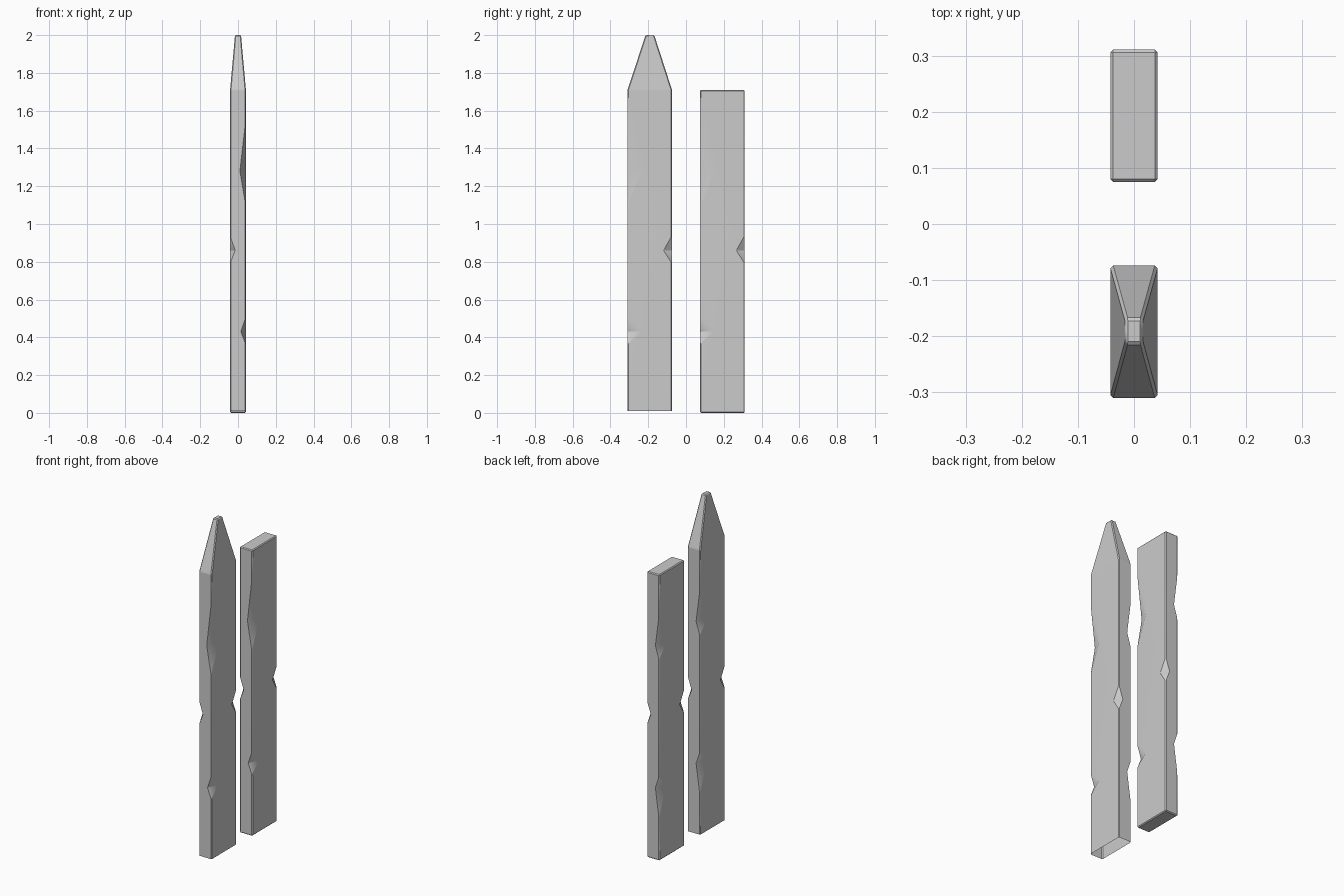
import bpy, bmesh, math
from mathutils import Vector

if "Cube" in bpy.data.objects:
    bpy.data.objects.remove(bpy.data.objects["Cube"])

HX, HY = 0.042, 0.118          # plank half thickness and half width
TOP, BEVEL = 1.71, 0.005

# corner signs, z top, z deepest, z bottom, cut depth in x, cut depth in y
NOTCHES = [
    (1, -1, 1.56, 1.28, 1.09, 0.032, 0.075),
    (1, -1, 0.51, 0.43, 0.36, 0.027, 0.070),
    (-1, 1, 1.49, 1.28, 1.19, 0.027, 0.070),
    (-1, 1, 0.51, 0.43, 0.23, 0.027, 0.070),
    (1, 1, 0.94, 0.86, 0.79, 0.027, 0.045),
    (-1, -1, 0.94, 0.86, 0.79, 0.027, 0.045),
]


def make_object(name, bm):
    bmesh.ops.recalc_face_normals(bm, faces=bm.faces)
    mesh = bpy.data.meshes.new(name)
    bm.to_mesh(mesh)
    bm.free()
    obj = bpy.data.objects.new(name, mesh)
    bpy.context.collection.objects.link(obj)
    return obj


def notch_cutter(cy):
    # one wedge-shaped prism per chipped corner
    bm = bmesh.new()
    for sx, sy, zt, z0, zb, dx, dy in NOTCHES:
        corner = Vector((sx * HX, cy + sy * HY, 0))
        p = corner - Vector((sx * dx, 0, 0))
        q = corner - Vector((0, sy * dy, 0))
        along = (q - p).normalized()
        foot = p + along * (corner - p).dot(along)
        out = (corner - foot) * 2
        ends = []
        for point in (p - along * 0.05, q + along * 0.05):
            ends.append([bm.verts.new(point + Vector((0, 0, z0))),
                         bm.verts.new(point + out + Vector((0, 0, z0 + 2 * (zt - z0)))),
                         bm.verts.new(point + out + Vector((0, 0, z0 + 2 * (zb - z0))))])
        a, b = ends
        bm.faces.new(a)
        bm.faces.new(b)
        for i in range(3):
            j = (i + 1) % 3
            bm.faces.new((a[i], a[j], b[j], b[i]))
    cutter = make_object("notch_cutter", bm)
    cutter.hide_render = True
    return cutter


def plank(name, cy, sections, open_bottom=False):
    # stacked rectangular sections: (z, half x, half y, y centre)
    bm = bmesh.new()
    rings = [[bm.verts.new((sx * hx, yc + sy * hy, z))
              for sx, sy in ((-1, -1), (1, -1), (1, 1), (-1, 1))]
             for z, hx, hy, yc in sections]
    bm.faces.new(rings[0])
    bm.faces.new(rings[-1])
    for a, b in zip(rings, rings[1:]):
        for i in range(4):
            j = (i + 1) % 4
            bm.faces.new((a[i], a[j], b[j], b[i]))
    bmesh.ops.recalc_face_normals(bm, faces=bm.faces)
    bmesh.ops.bevel(bm, geom=list(bm.edges), offset=BEVEL, segments=1,
                    profile=0.5, affect='EDGES')
    obj = make_object(name, bm)

    # chip the corners
    cutter = notch_cutter(cy)
    mod = obj.modifiers.new("notches", 'BOOLEAN')
    mod.operation = 'DIFFERENCE'
    mod.solver = 'EXACT'
    mod.object = cutter
    bpy.context.view_layer.objects.active = obj
    bpy.ops.object.select_all(action='DESELECT')
    obj.select_set(True)
    bpy.ops.object.modifier_apply(modifier=mod.name)
    bpy.data.objects.remove(cutter)

    # open lower end
    if open_bottom:
        bm = bmesh.new()
        bm.from_mesh(obj.data)
        low = [f for f in bm.faces if f.calc_center_median().z < 0.01]
        bmesh.ops.delete(bm, geom=low, context='FACES')
        bm.to_mesh(obj.data)
        bm.free()

    bpy.ops.object.shade_smooth_by_angle(angle=math.radians(30))
    weighted = obj.modifiers.new("weighted_normals", 'WEIGHTED_NORMAL')
    weighted.keep_sharp = True
    return obj


# pointed plank with open base
plank("pointed_plank", -0.192,
      [(0.004, HX, HY, -0.192), (TOP, HX, HY, -0.192), (2.0, 0.016, 0.023, -0.191)],
      open_bottom=True)

# flat-topped plank
plank("flat_plank", 0.193, [(0.0, HX, HY, 0.193), (TOP, HX, HY, 0.193)])
